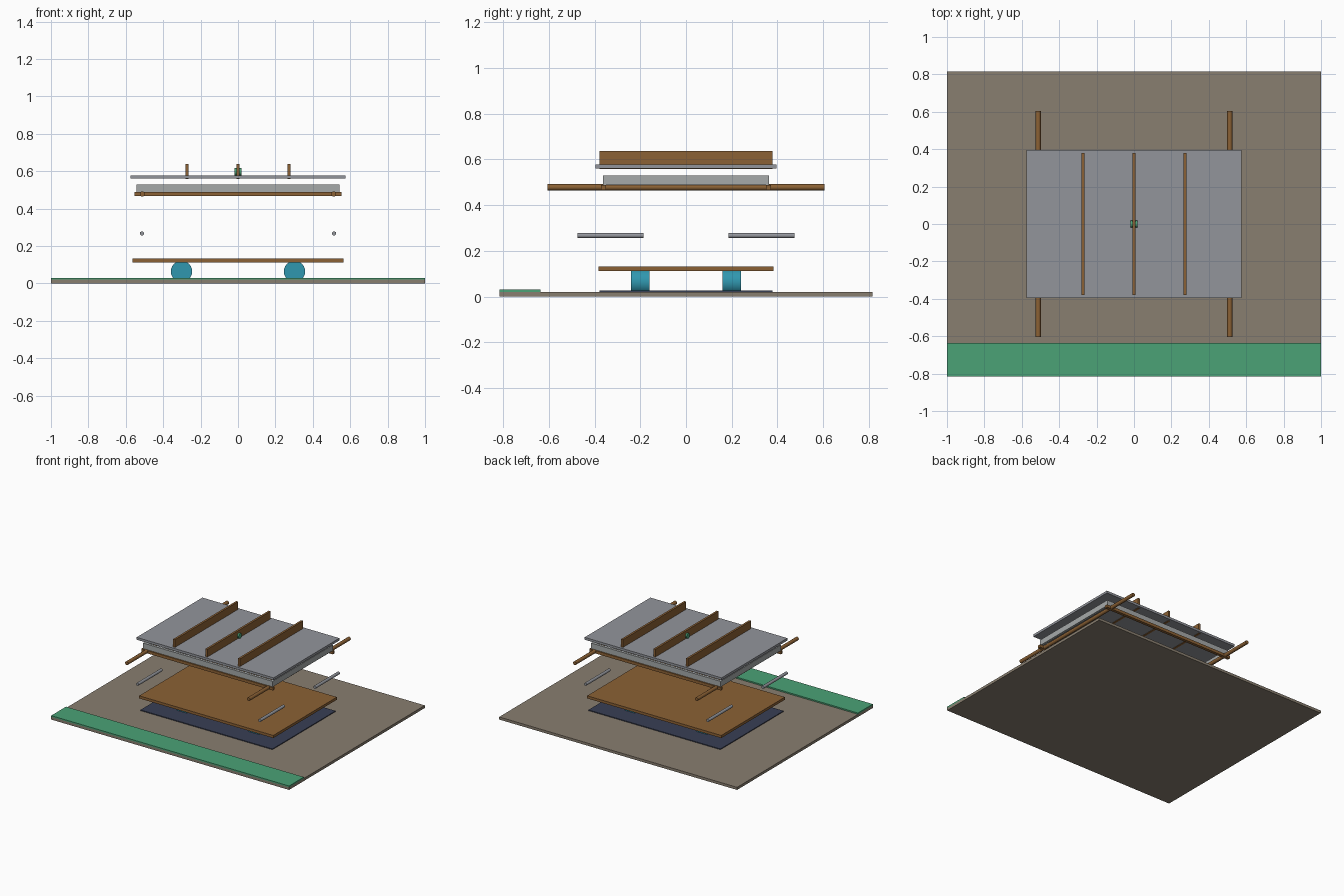
import bpy, bmesh, math
from mathutils import Matrix

if "Cube" in bpy.data.objects:
    bpy.data.objects.remove(bpy.data.objects["Cube"])


def material(name, rgb):
    m = bpy.data.materials.new(name)
    m.diffuse_color = (*rgb, 1)
    m.use_nodes = True
    m.node_tree.nodes["Principled BSDF"].inputs["Base Color"].default_value = m.diffuse_color
    return m


EARTH = material("earth", (0.25, 0.21, 0.16))
GREEN = material("green", (0.07, 0.36, 0.18))
WOOD = material("wood", (0.26, 0.12, 0.035))
BLUE = material("blue", (0.03, 0.31, 0.43))
NAVY = material("navy", (0.04, 0.05, 0.09))
STEEL = material("steel", (0.29, 0.30, 0.33))
PALE = material("pale_grey", (0.38, 0.40, 0.40))


def finish(name, bm, mat):
    mesh = bpy.data.meshes.new(name)
    bm.to_mesh(mesh)
    bm.free()
    mesh.materials.append(mat)
    ob = bpy.data.objects.new(name, mesh)
    bpy.context.collection.objects.link(ob)
    return ob


def box(name, x, y, z, mat):
    """Box from (min, max) pairs."""
    bm = bmesh.new()
    size = [b - a for a, b in (x, y, z)]
    mid = [(a + b) / 2 for a, b in (x, y, z)]
    bmesh.ops.create_cube(bm, size=1, matrix=Matrix.Translation(mid) @ Matrix.Diagonal((*size, 1)))
    return finish(name, bm, mat)


def rod(name, center, radius, length, axis, mat, sides=24):
    """Cylinder lying along the x or y axis."""
    bm = bmesh.new()
    turn = Matrix.Rotation(math.pi / 2, 4, 'X' if axis == 'y' else 'Y')
    bmesh.ops.create_cone(bm, cap_ends=True, segments=sides, radius1=radius, radius2=radius,
                          depth=length, matrix=Matrix.Translation(center) @ turn)
    for f in bm.faces:
        f.smooth = len(f.verts) == 4
    for e in bm.edges:
        e.smooth = all(len(f.verts) == 4 for f in e.link_faces)
    return finish(name, bm, mat)


# Base slab with green front strip and thin mat
box("base_slab", (-1, 1), (-0.815, 0.815), (0, 0.02), EARTH)
box("front_strip", (-1, 1), (-0.815, -0.637), (0.02, 0.03), GREEN)
box("mat", (-0.555, 0.555), (-0.379, 0.379), (0.02, 0.026), NAVY)

# Bottom board on four rollers
box("bottom_board", (-0.564, 0.564), (-0.382, 0.382), (0.112, 0.132), WOOD)
for sx in (-1, 1):
    for sy in (-1, 1):
        rod("roller", (sx * 0.302, sy * 0.2, 0.064), 0.057, 0.08, 'y', BLUE)
        rod("steel_pin", (sx * 0.514, sy * 0.33, 0.267), 0.011, 0.288, 'y', STEEL, 16)

# Carrying frame: two long poles and two cross rails
for s in (-1, 1):
    rod("carry_pole", (s * 0.512, 0, 0.478), 0.0135, 1.21, 'y', WOOD, 16)
    box("cross_rail", (-0.553, 0.553), (s * 0.36 - 0.011, s * 0.36 + 0.011), (0.466, 0.488), WOOD)

# Open box walls
for s in (-1, 1):
    box("long_wall", (-0.544, 0.544), sorted((s * 0.362, s * 0.344)), (0.487, 0.53), PALE)
    box("end_wall", sorted((s * 0.544, s * 0.526)), (-0.344, 0.344), (0.487, 0.53), PALE)

# Lid with three ribs and a central knob
box("lid", (-0.576, 0.576), (-0.395, 0.395), (0.56, 0.578), STEEL)
for x in (-0.273, 0, 0.273):
    box("lid_rib", (x - 0.008, x + 0.008), (-0.379, 0.379), (0.557, 0.637), WOOD)
rod("lid_knob", (0, 0, 0.597), 0.019, 0.038, 'x', GREEN, 16)
